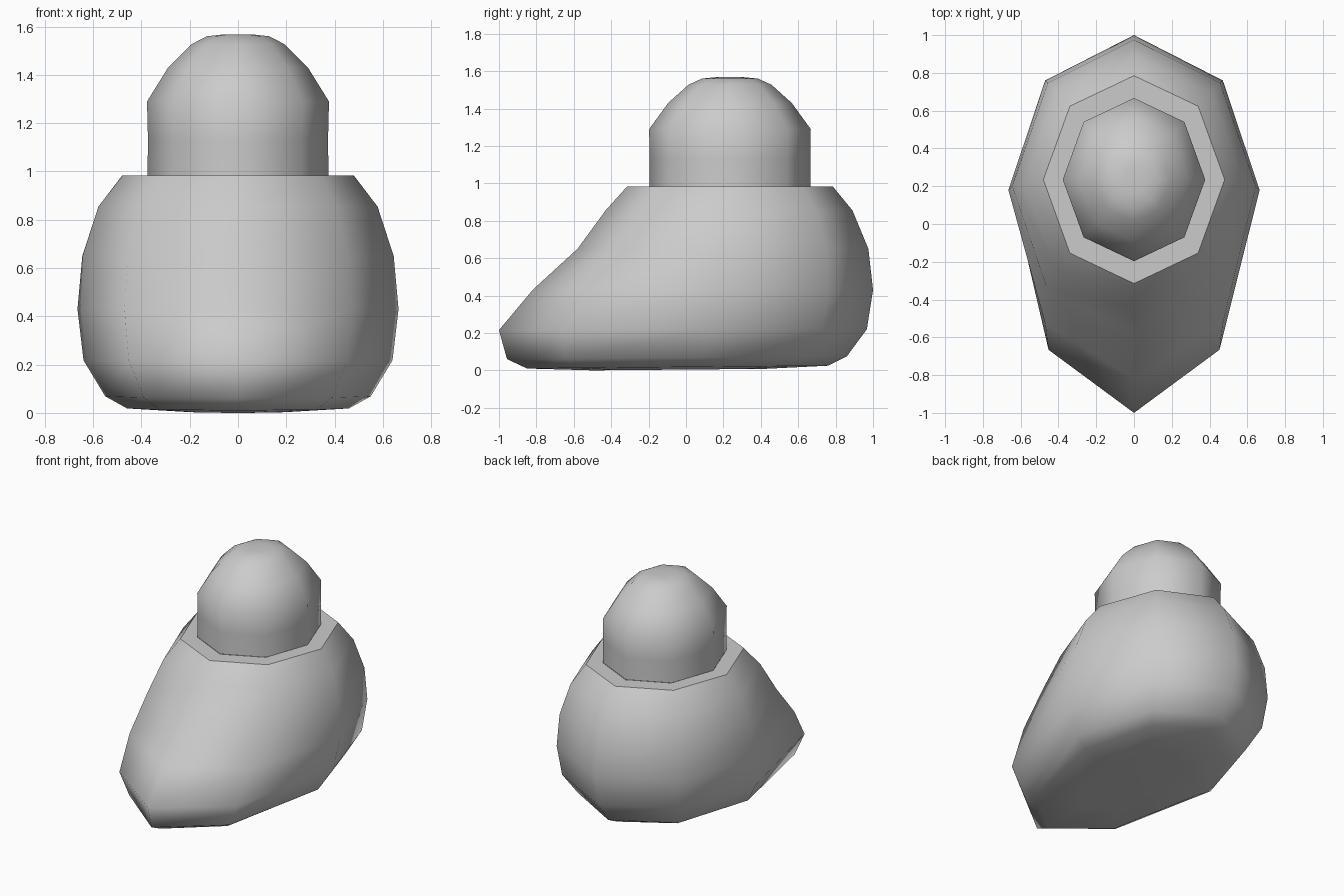
import bpy, bmesh, math

if "Cube" in bpy.data.objects:
    bpy.data.objects.remove(bpy.data.objects["Cube"])


def loft(name, rings, flat_last=False, cap_top=False, cap_bottom=False):
    """Skin eight-sided egg rings: (half width, front y, side y, back y, front z, back z)."""
    bm = bmesh.new()
    loops = []
    for w, yf, ym, yb, zf, zb in rings:
        loop = []
        for i in range(8):
            a = i * math.pi / 4
            s = math.sin(a)
            y = ym + s * ((yb - ym) if s > 0 else (ym - yf))
            z = zf + (zb - zf) * (y - yf) / (yb - yf)
            loop.append(bm.verts.new((w * math.cos(a), y, z)))
        loops.append(loop)
    for k in range(len(loops) - 1):
        a, b = loops[k], loops[k + 1]
        for i in range(8):
            j = (i + 1) % 8
            f = bm.faces.new((a[i], a[j], b[j], b[i]))
            f.smooth = not (flat_last and k == len(loops) - 2)
    if cap_bottom:
        bm.faces.new(loops[0][::-1]).smooth = True
    if cap_top:
        bm.faces.new(loops[-1]).smooth = True
    me = bpy.data.meshes.new(name)
    bm.to_mesh(me)
    bm.free()
    ob = bpy.data.objects.new(name, me)
    bpy.context.collection.objects.link(ob)
    return ob


# Body: rounded base with a low pointed front, finished by a flat shoulder ledge
loft("body", [
    (0.22, -0.50, 0.00, 0.42, 0.00, 0.008),
    (0.46, -0.85, 0.07, 0.76, 0.01, 0.025),
    (0.55, -0.957, 0.10, 0.86, 0.06, 0.075),
    (0.64, -1.00, 0.14, 0.967, 0.215, 0.22),
    (0.665, -0.82, 0.18, 1.00, 0.43, 0.43),
    (0.645, -0.58, 0.20, 0.975, 0.65, 0.65),
    (0.578, -0.43, 0.22, 0.89, 0.855, 0.855),
    (0.48, -0.315, 0.235, 0.785, 0.983, 0.983),
    (0.375, -0.197, 0.235, 0.667, 0.983, 0.983),
], flat_last=True, cap_bottom=True)

# Head: straight neck and a faceted dome
head = [(0.983, 0.375, 0.43), (1.13, 0.373, 0.43), (1.29, 0.377, 0.432),
        (1.43, 0.29, 0.33), (1.527, 0.193, 0.222), (1.56, 0.13, 0.15),
        (1.568, 0.06, 0.07)]
loft("head", [(w, 0.235 - d, 0.235, 0.235 + d, z, z) for z, w, d in head], cap_top=True)
